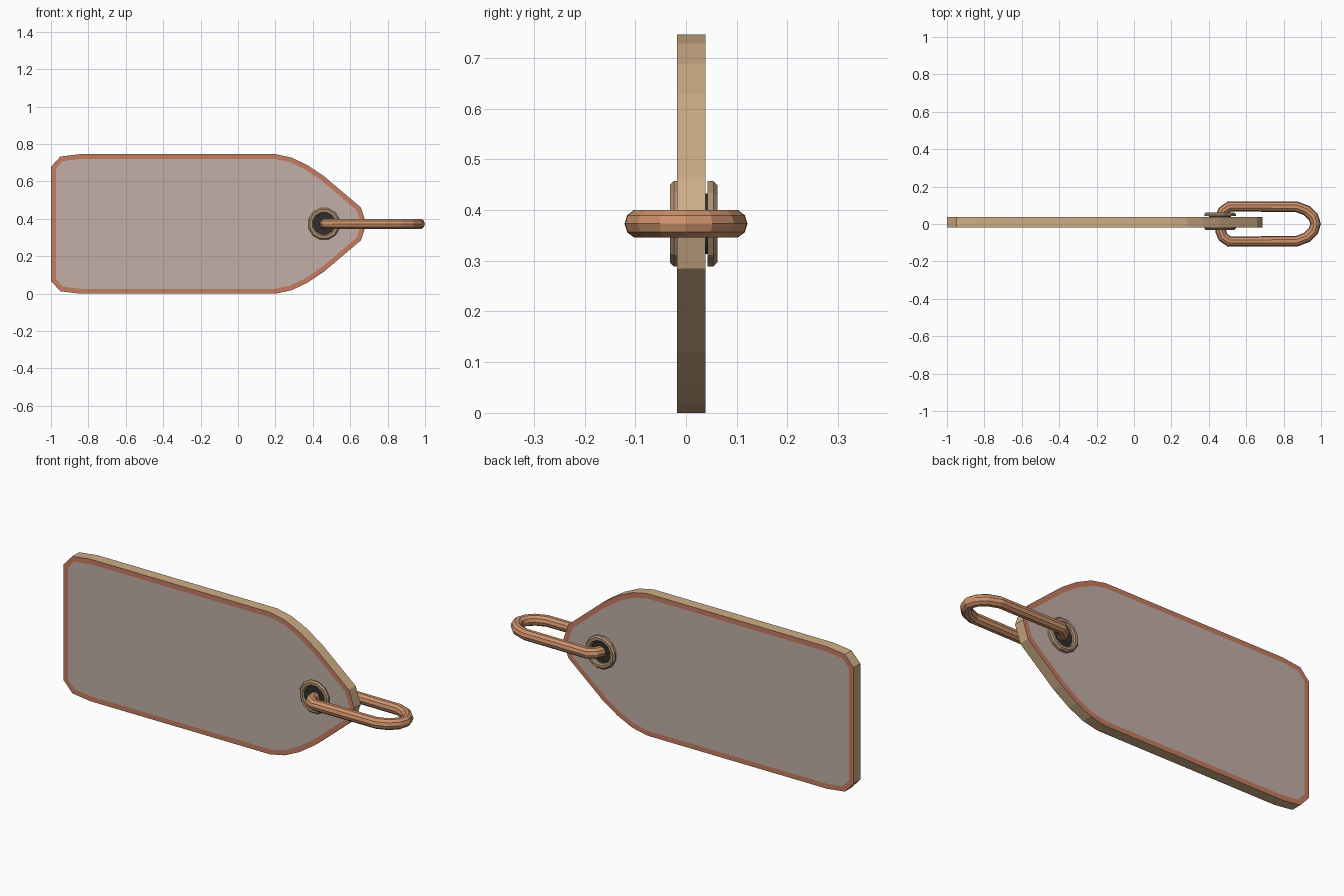
import bpy, bmesh, math

if "Cube" in bpy.data.objects:
    bpy.data.objects.remove(bpy.data.objects["Cube"])

def mat(name, c):
    m = bpy.data.materials.new(name)
    m.diffuse_color = (*c, 1)
    m.use_nodes = True
    m.node_tree.nodes["Principled BSDF"].inputs["Base Color"].default_value = m.diffuse_color
    return m

TAN = mat("tan edge", (0.62, 0.42, 0.24))
RIM = mat("terracotta border", (0.56, 0.20, 0.12))
PANEL = mat("grey beige panel", (0.54, 0.43, 0.38))
COPPER = mat("copper link", (0.62, 0.29, 0.15))
DARK = mat("dark hole", (0.03, 0.028, 0.027))
BRASS = mat("dull brass", (0.42, 0.28, 0.17))

CZ = 0.373            # height of the mirror axis
EYE_X = 0.46          # eyelet position
Y0, Y1 = -0.018, 0.038  # tag front and back

def finish(name, bm, mats):
    bmesh.ops.recalc_face_normals(bm, faces=bm.faces[:])
    me = bpy.data.meshes.new(name)
    bm.to_mesh(me)
    bm.free()
    for m in mats:
        me.materials.append(m)
    ob = bpy.data.objects.new(name, me)
    bpy.context.collection.objects.link(ob)
    return ob

# Tag plate: half outline mirrored about its axis, extruded, inset border on both faces
half = [(-1, 0.305), (-0.95, 0.36), (-0.845, 0.373), (0.2, 0.373), (0.285, 0.355),
        (0.37, 0.315), (0.46, 0.255), (0.657, 0.088)]
outline = half + [(0.687, 0)] + [(x, -z) for x, z in reversed(half)]
bm = bmesh.new()
front = bm.faces.new([bm.verts.new((x, Y0, CZ + z)) for x, z in outline])
back = bm.faces.new([bm.verts.new((x, Y1, CZ + z)) for x, z in reversed(outline)])
fv, bv = front.verts[:], back.verts[:][::-1]
n = len(outline)
for i in range(n):
    j = (i + 1) % n
    bm.faces.new((fv[i], bv[i], bv[j], fv[j]))
bmesh.ops.recalc_face_normals(bm, faces=bm.faces[:])
for f in (front, back):
    ring = bmesh.ops.inset_region(bm, faces=[f], thickness=0.026, use_even_offset=True)
    for r in ring["faces"]:
        r.material_index = 1
    f.material_index = 2
finish("tag_plate", bm, [TAN, RIM, PANEL])

# Eyelet rings and dark hole discs on each side
profile = [(0.058, 0), (0.087, 0), (0.087, 0.012), (0.079, 0.02), (0.065, 0.02), (0.058, 0.013)]
SEG = 12

def circle(bm, r, y):
    return [bm.verts.new((EYE_X + r * math.cos(2 * math.pi * (i + 0.5) / SEG), y,
                          CZ + r * math.sin(2 * math.pi * (i + 0.5) / SEG))) for i in range(SEG)]

for side, base, surface, d in (("front", -0.012, Y0, -1), ("back", 0.042, Y1, 1)):
    bm = bmesh.new()
    loops = [circle(bm, r, base + d * h) for r, h in profile]
    for k in range(len(loops)):
        a, b = loops[k], loops[(k + 1) % len(loops)]
        for i in range(SEG):
            j = (i + 1) % SEG
            bm.faces.new((a[i], a[j], b[j], b[i]))
    finish("eyelet_ring_" + side, bm, [BRASS])

    bm = bmesh.new()
    disc = bm.faces.new(circle(bm, 0.062, surface))
    ext = bmesh.ops.extrude_face_region(bm, geom=[disc])
    for v in ext["geom"]:
        if isinstance(v, bmesh.types.BMVert):
            v.co.y += d * 0.006
    finish("eyelet_hole_" + side, bm, [DARK])

# Chain link: closed tube swept along a rounded loop in the horizontal plane
side_path = [(0.464, 0.04), (0.476, 0.07), (0.51, 0.094), (0.87, 0.092),
             (0.925, 0.071), (0.959, 0.037)]
path = side_path + [(0.971, 0)] + [(x, -y) for x, y in reversed(side_path)]
R, SIDES = 0.0285, 10
bm = bmesh.new()
loops = []
for i, (x, y) in enumerate(path):
    p, q = path[i - 1], path[(i + 1) % len(path)]
    l0, l1 = math.dist(p, (x, y)), math.dist((x, y), q)
    tx, ty = (x - p[0]) / l0 + (q[0] - x) / l1, (y - p[1]) / l0 + (q[1] - y) / l1
    l = math.hypot(tx, ty)
    nx, ny = -ty / l, tx / l
    loop = []
    for s in range(SIDES):
        a = 2 * math.pi * s / SIDES
        c = R * math.cos(a)
        loop.append(bm.verts.new((x + nx * c, y + ny * c, CZ + R * math.sin(a))))
    loops.append(loop)
for k in range(len(loops)):
    a, b = loops[k - 1], loops[k]
    for i in range(SIDES):
        j = (i + 1) % SIDES
        bm.faces.new((a[i], a[j], b[j], b[i]))
finish("chain_link", bm, [COPPER])
